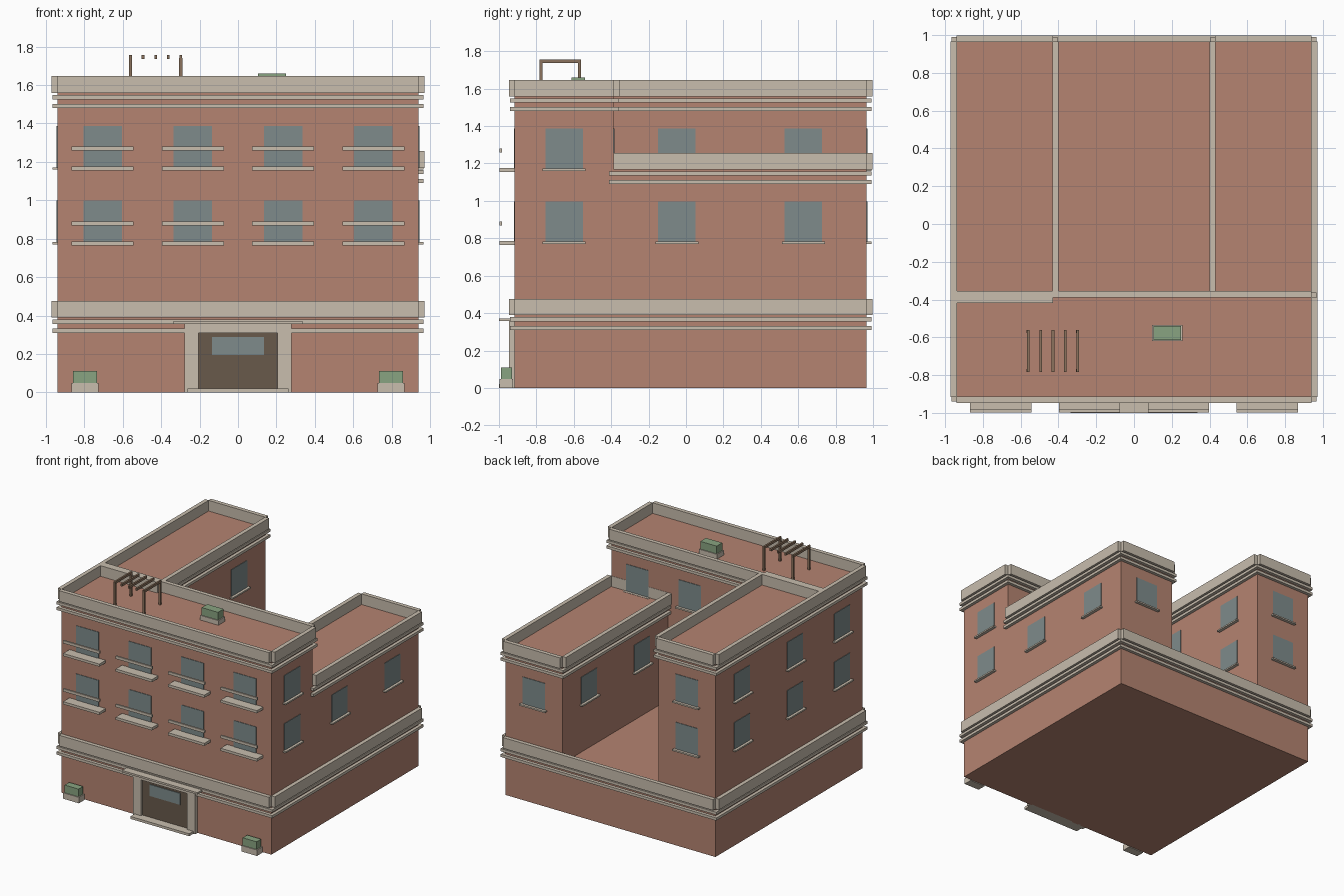
import bpy

if "Cube" in bpy.data.objects:
    bpy.data.objects.remove(bpy.data.objects["Cube"])

def material(name, rgb):
    m = bpy.data.materials.new(name)
    m.diffuse_color = (*rgb, 1)
    m.use_nodes = True
    m.node_tree.nodes["Principled BSDF"].inputs["Base Color"].default_value = m.diffuse_color
    return m

BRICK = material("brick", (0.46, 0.23, 0.165))
STONE = material("stone", (0.58, 0.51, 0.42))
GLASS = material("glass", (0.21, 0.26, 0.26))
WOOD = material("dark_wood", (0.14, 0.10, 0.07))
TIMBER = material("timber", (0.26, 0.17, 0.11))
LEAF = material("leaf", (0.25, 0.37, 0.22))

FACES = [(0, 1, 3, 2), (4, 6, 7, 5), (0, 4, 5, 1), (2, 3, 7, 6), (0, 2, 6, 4), (1, 5, 7, 3)]

def boxes(name, mat, items):
    """One object from (x0, x1, y0, y1, z0, z1) boxes."""
    verts, faces = [], []
    for x0, x1, y0, y1, z0, z1 in items:
        n = len(verts)
        verts += [(x, y, z) for x in (x0, x1) for y in (y0, y1) for z in (z0, z1)]
        faces += [tuple(n + i for i in f) for f in FACES]
    me = bpy.data.meshes.new(name)
    me.from_pydata(verts, [], faces)
    me.materials.append(mat)
    ob = bpy.data.objects.new(name, me)
    bpy.context.collection.objects.link(ob)
    return ob

FLOOR = 0.39
X, Y0, Y1 = 0.94, -0.916, 0.966
YM, XI = -0.387, 0.43      # back of the front block, inner faces of the wings

def block(name, x0, x1, y0, y1, z0, z1):
    """Brick volume with two string courses and a parapet left open at the corners."""
    boxes(name + "_walls", BRICK, [(x0, x1, y0, y1, z0, z1)])
    b, o, i = 0.025, 0.031, 0.002
    boxes(name + "_cornice", STONE,
          [(x0 - b, x1 + b, y0 - b, y1 + b, z1 - d - 0.022, z1 - d) for d in (0.012, 0.058)])
    t = z1 + 0.086
    boxes(name + "_parapet", STONE, [
        (x0, x1, y0 - o, y0 + i, z1 - 0.001, t), (x0, x1, y1 - i, y1 + o, z1 - 0.001, t),
        (x0 - o, x0 + i, y0, y1, z1 - 0.001, t), (x1 - i, x1 + o, y0, y1, z1 - 0.001, t)])

block("podium", -X, X, Y0, Y1, 0, FLOOR)
block("front_block", -X, X, Y0, YM, FLOOR, 4 * FLOOR)
block("left_wing", -X, -XI, YM, Y1, FLOOR, 4 * FLOOR)
block("right_wing", XI, X, YM, Y1, FLOOR, 3 * FLOOR)

# Windows: axis of the wall normal, its direction, wall position, centre, floor
panes, sills = [], []

def on_wall(axis, sign, wall, c, half, depth, z0, z1):
    a, b = sorted((wall - sign * 0.01, wall + sign * depth))
    return (a, b, c - half, c + half, z0, z1) if axis == "x" else (c - half, c + half, a, b, z0, z1)

def window(axis, sign, wall, c, floor, sill=True):
    z = floor * FLOOR
    panes.append(on_wall(axis, sign, wall, c, 0.1, 0.004, z, z + 0.218))
    if sill:
        sills.append(on_wall(axis, sign, wall, c, 0.115, 0.025, z - 0.01, z + 0.002))

BAYS = [-0.705, -0.235, 0.235, 0.705]
WING_Y = [YM + (Y1 - YM) * f for f in (0.25, 0.75)]
WING_X = (X + XI) / 2
slabs, rails = [], []
for floor in (2, 3):
    z = floor * FLOOR
    for c in BAYS:                              # street front with balconies
        window("y", -1, Y0, c, floor, False)
        slabs.append((c - 0.162, c + 0.162, -0.997, Y0 + 0.01, z - 0.015, z + 0.006))
        rails.append((c - 0.162, c + 0.162, -0.997, -0.983, z + 0.088, z + 0.11))
    for s in (-1, 1):                           # ends of the front block
        window("x", s, s * X, (Y0 + YM) / 2, floor)
    for c in BAYS[1:3] + ([BAYS[3]] if floor == 3 else []):   # courtyard side
        window("y", 1, YM, c, floor)
    for s in (-1, 1):                           # wings
        if s == 1 and floor == 3:
            continue
        for y in WING_Y:
            window("x", s, s * X, y, floor)
            window("x", -s, s * XI, y, floor)
        window("y", 1, Y1, s * WING_X, floor)
boxes("window_panes", GLASS, panes)
boxes("window_sills", STONE, sills)
boxes("balcony_slabs", STONE, slabs)
boxes("balcony_rails", STONE, rails)

# Entrance
boxes("door_surround", STONE, [(s * 0.242 - 0.037, s * 0.242 + 0.037, -0.947, Y0 + 0.01, 0, 0.36) for s in (-1, 1)]
      + [(-0.206, 0.206, -0.947, Y0 + 0.01, 0.31, 0.36)])
boxes("door", WOOD, [(-0.207, 0.207, -0.93, Y0 + 0.01, 0.01, 0.312)])
boxes("door_glass", GLASS, [(-0.136, 0.136, -0.936, -0.92, 0.195, 0.288)])
boxes("door_step", STONE, [(-0.263, 0.263, -1.0, Y0 + 0.01, 0, 0.02)])
boxes("door_canopy", STONE, [(-0.337, 0.337, -1.0, Y0 + 0.01, 0.357, 0.372)])

# Planters at street level and on the roof
def planter(name, x, y, z, hx, hy):
    boxes(name + "_box", STONE, [(x - hx, x + hx, y - hy, y + hy, z, z + 0.048)])
    boxes(name + "_hedge", LEAF, [(x - hx + 0.008, x + hx - 0.008, y - hy + 0.007, y + hy - 0.007,
                                   z + 0.04, z + 0.11)])

planter("left_planter", -0.797, -0.96, 0, 0.07, 0.036)
planter("right_planter", 0.797, -0.96, 0, 0.07, 0.036)
planter("roof_planter", 0.177, -0.577, 4 * FLOOR - 0.01, 0.081, 0.043)

# Roof pergola
ROOF, PX, PY = 4 * FLOOR, (-0.56, -0.298), (-0.775, -0.57)
boxes("pergola_posts", TIMBER, [(x - 0.008, x + 0.008, y - 0.008, y + 0.008, ROOF - 0.01, 1.74)
                                for x in PX for y in PY])
boxes("pergola_slats", TIMBER, [(x - 0.007, x + 0.007, PY[0] - 0.009, PY[1] + 0.009, 1.737, 1.756)
                                for x in [PX[0] + (PX[1] - PX[0]) * k / 4 for k in range(5)]])
